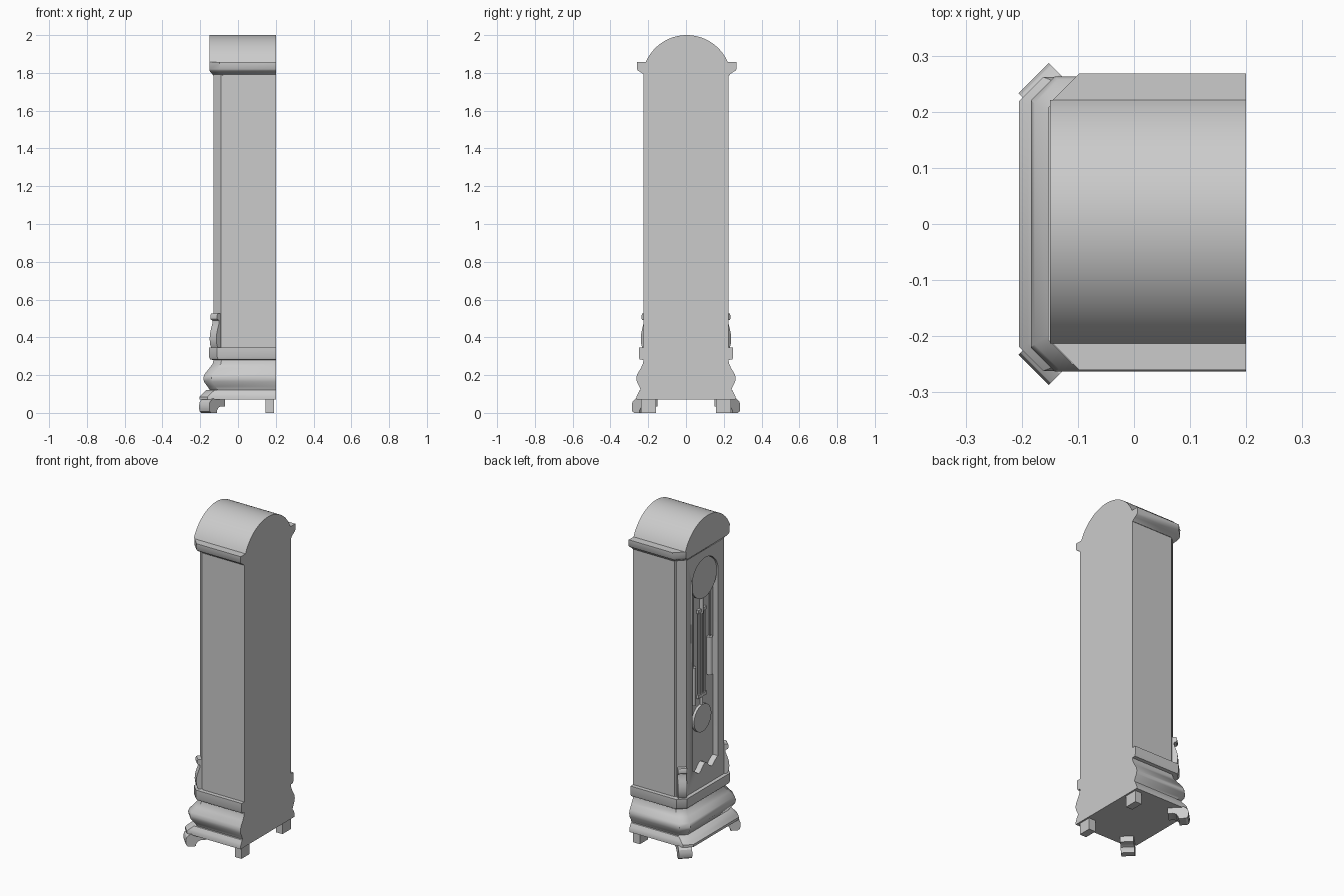
import bpy, bmesh, math
from math import sin, cos, pi, radians
from mathutils import Vector

cube = bpy.data.objects.get("Cube")
if cube:
    bpy.data.objects.remove(cube, do_unlink=True)

grey = bpy.data.materials.new("plain grey")
grey.use_nodes = True
GREY = (0.6, 0.6, 0.6, 1)
grey.diffuse_color = GREY
grey.node_tree.nodes["Principled BSDF"].inputs["Base Color"].default_value = GREY


def loft(name, rings, angle=30):
    """Skin a stack of equal rings and cap both ends."""
    bm = bmesh.new()
    rows = [[bm.verts.new(p) for p in ring] for ring in rings]
    n = len(rows[0])
    for a, b in zip(rows, rows[1:]):
        for i in range(n):
            j = (i + 1) % n
            bm.faces.new((a[i], a[j], b[j], b[i]))
    bm.faces.new(rows[0][::-1])
    bm.faces.new(rows[-1])
    bmesh.ops.recalc_face_normals(bm, faces=bm.faces)
    mesh = bpy.data.meshes.new(name)
    bm.to_mesh(mesh)
    bm.free()
    mesh.materials.append(grey)
    ob = bpy.data.objects.new(name, mesh)
    bpy.context.collection.objects.link(ob)
    bpy.ops.object.select_all(action='DESELECT')
    ob.select_set(True)
    bpy.context.view_layer.objects.active = ob
    bpy.ops.object.shade_smooth_by_angle(angle=radians(angle))
    return ob


def prism(name, points, push):
    return loft(name, [points, [Vector(p) + Vector(push) for p in points]])


def box(name, x, y, z):
    ring = [(x[0], y[0], z[0]), (x[1], y[0], z[0]), (x[1], y[1], z[0]), (x[0], y[1], z[0])]
    return prism(name, ring, (0, 0, z[1] - z[0]))


def moulding(name, rows, chamfer, dy=0):
    """Rows of (height, reach to the dial side, half width), corners cut on that side."""
    rings = []
    for z, f, h in rows:
        rings.append([(0.2, dy - h, z), (0.2, dy + h, z), (chamfer - f, dy + h, z),
                      (-f, dy + h - chamfer, z), (-f, dy - h + chamfer, z),
                      (chamfer - f, dy - h, z)])
    return loft(name, rings, 40)


def disc(name, x, z, r, depth, n=48):
    ring = [(x, r * cos(2 * pi * i / n), z + r * sin(2 * pi * i / n)) for i in range(n)]
    return prism(name, ring, (depth, 0, 0))


def rod(name, x, y, z0, z1, r, n=16):
    ring = [(x + r * cos(2 * pi * i / n), y + r * sin(2 * pi * i / n), z0) for i in range(n)]
    return prism(name, ring, (0, 0, z1 - z0))


def corner_plate(name, x, y, side, profile, width):
    """Extrude a (reach, height) profile that points diagonally out of a corner."""
    out = Vector((-1, side, 0)).normalized()
    across = Vector((1, side, 0)).normalized() * width
    base = Vector((x, y * side, 0)) - across / 2
    return prism(name, [base + out * r + Vector((0, 0, z)) for r, z in profile], across)


# Moulded plinth
moulding("plinth", [
    (.07, .205, .262), (.085, .205, .262), (.1, .19, .256), (.12, .168, .246),
    (.122, .15, .24), (.14, .162, .247), (.165, .18, .26), (.185, .184, .263),
    (.205, .177, .258), (.235, .153, .24), (.26, .134, .228), (.28, .13, .225),
    (.283, .148, .245), (.295, .153, .25), (.345, .153, .25)], .043)

# Tall case with slightly stepped corner strips
half = [(.2, .225), (-.08, .225), (-.08, .219), (-.09, .219), (-.13, .179)]
outline = half + [(x, -y) for x, y in reversed(half)]
case = prism("case", [(x, y, .34) for x, y in outline], (0, 0, 1.46))

# Arched opening with a scalloped lower edge, cut into the case
W, SPRING = .125, 1.61
opening = [(W * cos(pi * i / 24), SPRING + W * sin(pi * i / 24)) for i in range(25)]
opening += [(-W + 2 * W * i / 24, .46 - .022 * cos(4 * pi * (i / 24 - .5) + pi)
             * (1 if 4 < i < 20 else .7)) for i in range(25)]
cutter = prism("opening_cutter", [(-.2, y, z) for y, z in opening], (.105, 0, 0))
cutter.hide_render = True
cut = case.modifiers.new("opening", 'BOOLEAN')
cut.operation = 'DIFFERENCE'
cut.solver = 'EXACT'
cut.object = cutter
bpy.context.view_layer.objects.active = case
bpy.ops.object.modifier_apply(modifier="opening")
bpy.data.objects.remove(cutter, do_unlink=True)

# Cornice and barrel hood
moulding("cornice", [(1.785, .13, .224), (1.795, .138, .232), (1.803, .146, .244),
                     (1.812, .15, .258), (1.82, .15, .264), (1.857, .15, .264)], .052, .004)
R, SPAN = .236, math.asin(.217 / .236)
arch = [(-.15, .004 + R * sin(SPAN * (i / 20 - 1)), 2 - R + R * cos(SPAN * (i / 20 - 1)))
        for i in range(41)]
prism("hood", arch, (.35, 0, 0))

# Dial, pendulum and its gridiron
disc("dial", -.122, SPRING, .122, .03)
disc("pendulum_bob", -.113, .75, .083, .016)
rod("pendulum_stem", -.105, 0, .8, .9, .008)
rod("pendulum_hanger", -.105, 0, 1.39, 1.52, .012)
for i in range(5):
    rod("gridiron_rod", -.105, -.032 + .016 * i, .88, 1.42, .005)
for z in (.88, 1.4):
    box("gridiron_bar", (-.112, -.098), (-.04, .04), (z, z + .02))

# Weights on cords
for y, z in ((.085, .86), (-.075, .99)):
    rod("weight", -.108, y, z, z + .23, .017)
    rod("weight_cord", -.108, y, z + .22, 1.55, .004)

# Corner scrolls and feet on both sides
scroll = [(-.02, .34), (.018, .34), (.028, .36), (.032, .39), (.029, .42), (.02, .45),
          (.011, .475), (.011, .49), (.022, .492), (.027, .5), (.027, .515), (.022, .525),
          (-.02, .525)]
foot = [(0, .075), (0, .035), (.03, .035), (.048, .028), (.058, .012), (.06, 0), (.1, 0),
        (.112, .008), (.116, .022), (.116, .042), (.111, .058), (.1, .068), (.088, .075)]
for side in (1, -1):
    corner_plate("corner_scroll", -.11, .199, side, scroll, .05)
    corner_plate("front_foot", -.097, .178, side, foot, .076)
    box("back_foot", (.145, .19), (side * .198 - .04, side * .198 + .04), (0, .075))
